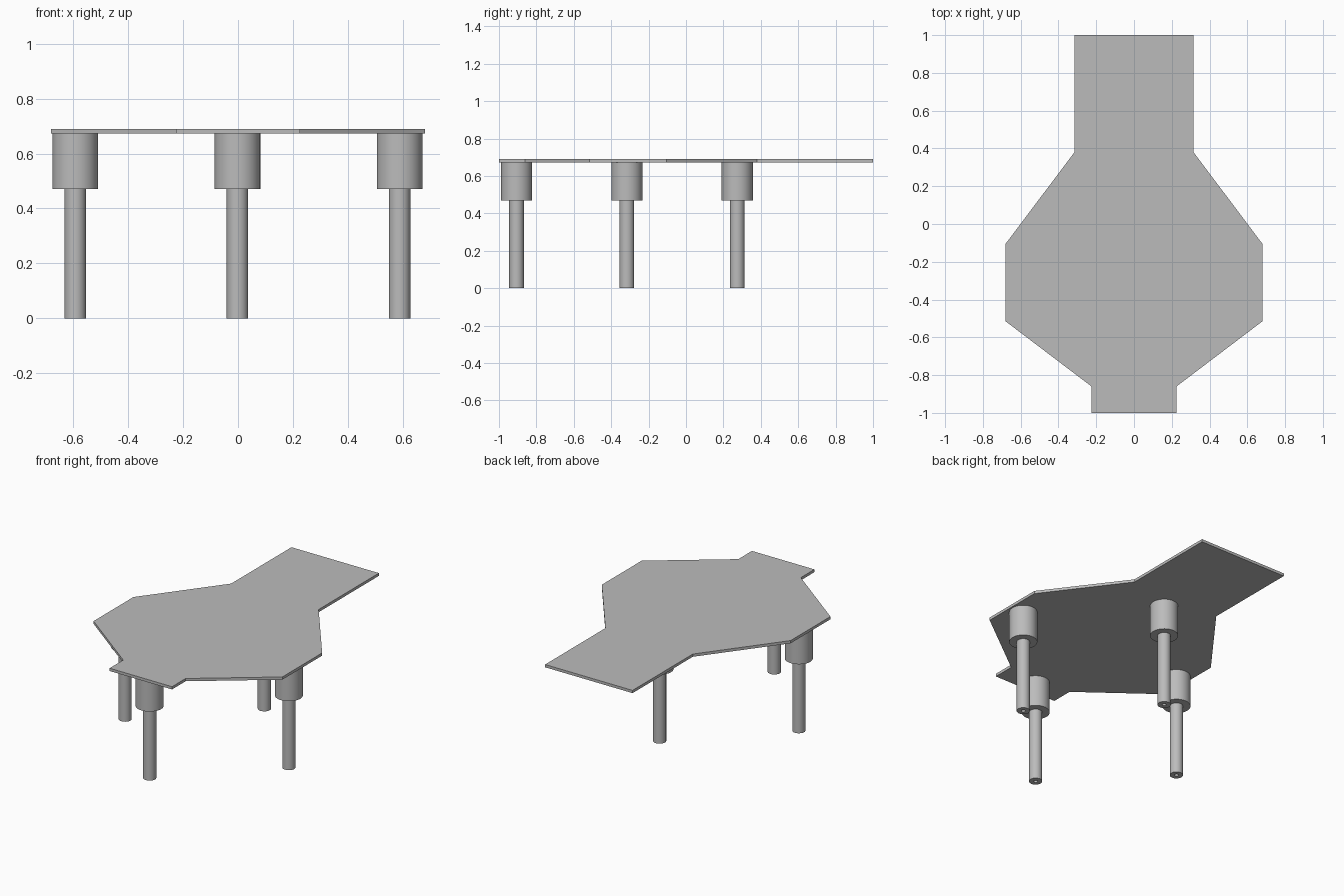
import bpy, bmesh, math

cube = bpy.data.objects.get("Cube")
if cube:
    bpy.data.objects.remove(cube, do_unlink=True)

grey = bpy.data.materials.new("plain_grey")
grey.use_nodes = True
colour = (0.5, 0.5, 0.5, 1)
grey.diffuse_color = colour
grey.node_tree.nodes["Principled BSDF"].inputs["Base Color"].default_value = colour

PLATE_BOTTOM, PLATE_TOP = 0.672, 0.69
COLLAR_BOTTOM = 0.47


def add_object(name, bm):
    bmesh.ops.recalc_face_normals(bm, faces=bm.faces)
    mesh = bpy.data.meshes.new(name)
    bm.to_mesh(mesh)
    bm.free()
    mesh.materials.append(grey)
    obj = bpy.data.objects.new(name, mesh)
    bpy.context.collection.objects.link(obj)
    return obj


# Table top: mirrored half outline, extruded
half = [(0.315, 1), (0.315, 0.38), (0.68, -0.105),
        (0.68, -0.515), (0.225, -0.86), (0.225, -1)]
outline = half + [(-x, y) for x, y in reversed(half)]
bm = bmesh.new()
face = bm.faces.new([bm.verts.new((x, y, PLATE_BOTTOM)) for x, y in outline])
top = bmesh.ops.extrude_face_region(bm, geom=[face], use_keep_orig=True)
bmesh.ops.translate(bm, vec=(0, 0, PLATE_TOP - PLATE_BOTTOM),
                    verts=[v for v in top["geom"] if isinstance(v, bmesh.types.BMVert)])
add_object("table_top", bm)


def lathe(name, profile, location):
    """Spin a radius/height profile around the vertical axis."""
    bm = bmesh.new()
    verts = [bm.verts.new((r, 0, z)) for r, z in profile]
    edges = [bm.edges.new(pair) for pair in zip(verts, verts[1:])]
    bmesh.ops.spin(bm, geom=verts + edges, cent=(0, 0, 0), axis=(0, 0, 1),
                   angle=math.tau, steps=48)
    bmesh.ops.remove_doubles(bm, verts=bm.verts, dist=0.0001)
    obj = add_object(name, bm)
    obj.location = location
    bpy.ops.object.select_all(action='DESELECT')
    obj.select_set(True)
    bpy.context.view_layer.objects.active = obj
    bpy.ops.object.shade_smooth_by_angle(angle=math.radians(30))


# Legs: slim post with a small bore in the foot, under a wide collar
collar = [(0, COLLAR_BOTTOM), (0.083, COLLAR_BOTTOM),
          (0.083, PLATE_BOTTOM), (0, PLATE_BOTTOM)]
post = [(0, 0.1), (0.012, 0.1), (0.012, 0), (0.039, 0),
        (0.039, COLLAR_BOTTOM), (0, COLLAR_BOTTOM)]
spread = 0.59
for side, dx, dy in (("front", 0, -1), ("back", 0, 1), ("left", 1, 0), ("right", -1, 0)):
    place = (dx * spread - 0.002, dy * spread - 0.316, 0)
    lathe(side + "_collar", collar, place)
    lathe(side + "_leg", post, place)
